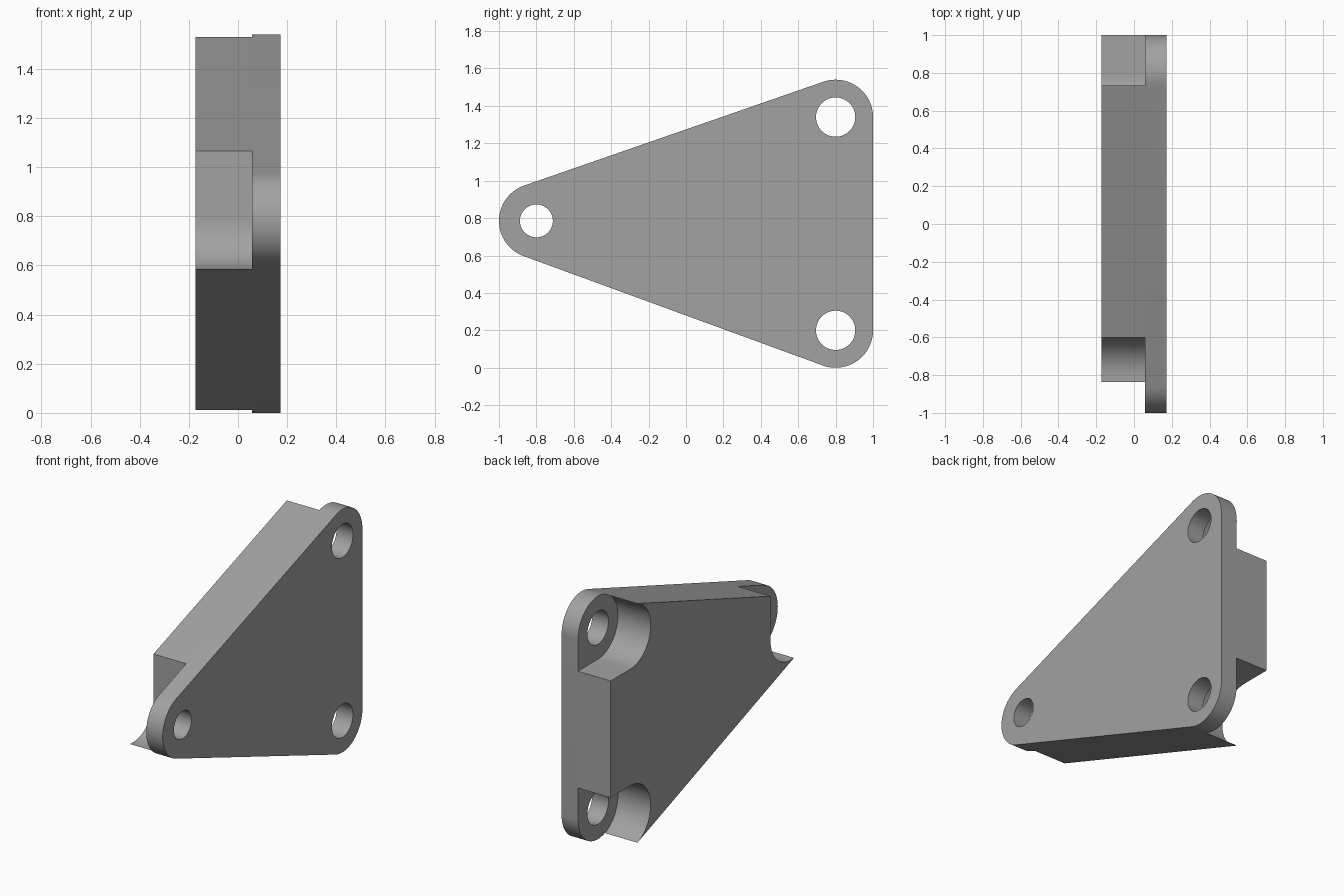
import bpy, bmesh, math
from mathutils import Vector

if "Cube" in bpy.data.objects:
    bpy.data.objects.remove(bpy.data.objects["Cube"])

X_BACK, X_STEP, X_FRONT = -0.172, 0.057, 0.172
R = 0.2
LEFT, TOP, LOW = Vector((-0.8, 0.785)), Vector((0.8, 1.34)), Vector((0.8, 0.2))
HOLES = {"nose": (LEFT, 0.088), "upper": (TOP, 0.105), "lower": (LOW, 0.105)}


def arc(c, a0, a1, n=32):
    """Points on a circle of radius R in the y-z plane, angles in radians."""
    return [c + R * Vector((math.cos(a0 + (a1 - a0) * i / n),
                            math.sin(a0 + (a1 - a0) * i / n))) for i in range(n + 1)]


def prism(name, pts, x0, x1):
    """Extrude a y-z outline along x."""
    bm = bmesh.new()
    face = bm.faces.new([bm.verts.new((x0, p[0], p[1])) for p in pts])
    new = bmesh.ops.extrude_face_region(bm, geom=[face])["geom"]
    bmesh.ops.translate(bm, vec=(x1 - x0, 0, 0),
                        verts=[v for v in new if isinstance(v, bmesh.types.BMVert)])
    bmesh.ops.recalc_face_normals(bm, faces=bm.faces)
    me = bpy.data.meshes.new(name)
    bm.to_mesh(me)
    bm.free()
    ob = bpy.data.objects.new(name, me)
    bpy.context.collection.objects.link(ob)
    return ob


def boolean(target, tool, operation):
    m = target.modifiers.new(tool.name, 'BOOLEAN')
    m.object, m.operation, m.solver = tool, operation, 'EXACT'
    bpy.context.view_layer.objects.active = target
    bpy.ops.object.modifier_apply(modifier=m.name)
    bpy.data.objects.remove(tool)


# Directions of the normals of the two sloped sides
up = math.atan2(TOP.y - LEFT.y, TOP.x - LEFT.x) + math.pi / 2
down = math.atan2(LOW.y - LEFT.y, LOW.x - LEFT.x) - math.pi / 2
pi = math.pi

# Thin rounded-triangle flange
plate = prism("bracket_plate",
              arc(TOP, 0, up) + arc(LEFT, up, down + 2 * pi) + arc(LOW, down, 0),
              X_STEP, X_FRONT)


def side_point(c, ang, y=None, z=None):
    """Point on the sloped side whose normal is at ang, at a given y or z."""
    p = c + R * Vector((math.cos(ang), math.sin(ang)))
    d = Vector((-math.sin(ang), math.cos(ang)))
    return p + d * ((y - p.x) / d.x if y is not None else (z - p.y) / d.y)


# Thick web with rounded clearance pockets around the three holes
web_outline = (
    arc(LOW, down + 2 * pi, pi / 2)
    + [Vector((1, LOW.y + R)), Vector((1, TOP.y - R))]
    + arc(TOP, 1.5 * pi, up)
    + [side_point(LEFT, up, y=LEFT.x + R)]
    + arc(LEFT, 0, -pi / 2)
    + [side_point(LEFT, down, z=LEFT.y - R)])
web = prism("thick_web", web_outline, X_BACK, X_STEP)
boolean(plate, web, 'UNION')

# Bolt holes through the flange
for label, (c, r) in HOLES.items():
    ring = [c + (p - c) * (r / R) for p in arc(c, 0, 2 * pi, 64)[:-1]]
    boolean(plate, prism(label + "_hole_cutter", ring, X_STEP - 0.1, X_FRONT + 0.1),
            'DIFFERENCE')

grey = bpy.data.materials.new("plain_grey")
grey.diffuse_color = (0.36, 0.36, 0.36, 1)
grey.use_nodes = True
grey.node_tree.nodes["Principled BSDF"].inputs["Base Color"].default_value = grey.diffuse_color
plate.data.materials.clear()
plate.data.materials.append(grey)
for p in plate.data.polygons:
    p.material_index = 0

bpy.ops.object.select_all(action='DESELECT')
plate.select_set(True)
bpy.context.view_layer.objects.active = plate
bpy.ops.object.shade_smooth_by_angle(angle=math.radians(30))
